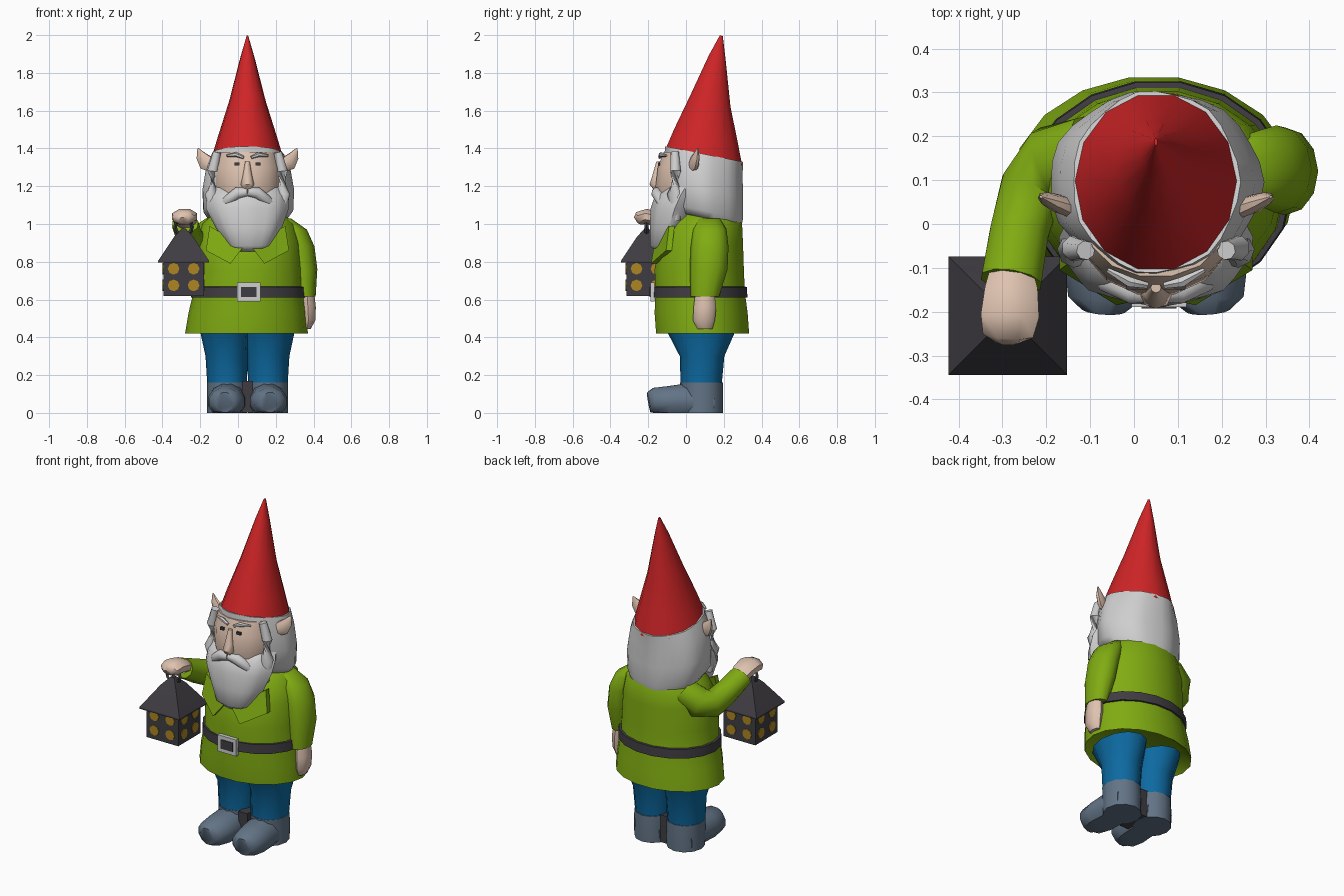
import bpy, bmesh, math
from mathutils import Vector, Matrix


def material(name, r, g, b):
    m = bpy.data.materials.new(name)
    m.diffuse_color = (r, g, b, 1)
    return m


RED = material("hat red", 0.62, 0.018, 0.02)
GREEN = material("tunic green", 0.215, 0.41, 0.006)
BLUE = material("trouser blue", 0.004, 0.145, 0.36)
SLATE = material("boot slate", 0.125, 0.175, 0.24)
HAIR = material("hair grey", 0.62, 0.62, 0.62)
SKIN = material("skin", 0.73, 0.54, 0.43)
DARK = material("dark iron", 0.05, 0.046, 0.054)
AMBER = material("window amber", 0.42, 0.24, 0.015)
X0 = 0.05  # body centre line


def finish(name, bm, mat, angle=50):
    bmesh.ops.recalc_face_normals(bm, faces=bm.faces)
    me = bpy.data.meshes.new(name)
    bm.to_mesh(me)
    bm.free()
    me.materials.append(mat)
    ob = bpy.data.objects.new(name, me)
    bpy.context.collection.objects.link(ob)
    me.shade_smooth()
    me.set_sharp_from_angle(angle=math.radians(angle))
    return ob


def skin_rings(name, rings, mat, angle=50):
    bm = bmesh.new()
    vs = [[bm.verts.new(p) for p in r] for r in rings]
    n = len(vs[0])
    for a, b in zip(vs, vs[1:]):
        for i in range(n):
            j = (i + 1) % n
            bm.faces.new((a[i], a[j], b[j], b[i]))
    bm.faces.new(vs[0])
    bm.faces.new(vs[-1])
    return finish(name, bm, mat, angle)


def loft(name, secs, mat, n=14, slope=0, flute=0, k=7, phase=0, angle=50):
    """Stack of horizontal sections (cx, cy, z, rx, ry); slope drops the rear."""
    rings = []
    for cx, cy, z, rx, ry in secs:
        ring = []
        for i in range(n):
            a = math.tau * i / n + phase
            f = 1 + flute * math.cos(k * a)
            y = ry * f * math.sin(a)
            ring.append((cx + rx * f * math.cos(a), cy + y, z - slope * y))
        rings.append(ring)
    return skin_rings(name, rings, mat, angle)


def tube(name, pts, mat, n=10, floor=None):
    """Sweep of (x, y, z, width, height) sections along a path."""
    rings = []
    for i, p in enumerate(pts):
        c = Vector(p[:3])
        t = Vector(pts[min(i + 1, len(pts) - 1)][:3]) - Vector(pts[max(i - 1, 0)][:3])
        side = t.cross(Vector((0, 0, 1))).normalized()
        up = side.cross(t).normalized()
        ring = []
        for j in range(n):
            a = math.tau * (j + 0.5) / n
            v = c + side * p[3] * math.cos(a) + up * p[4] * math.sin(a)
            if floor is not None:
                v.z = max(v.z, floor)
            ring.append(v)
        rings.append(ring)
    return skin_rings(name, rings, mat)


def box(name, c, s, mat):
    bm = bmesh.new()
    bmesh.ops.create_cube(bm, size=1, matrix=Matrix.Translation(c) @ Matrix.Diagonal((*s, 1)))
    return finish(name, bm, mat, 30)


def plate(name, pts, mat, thick=0.012):
    bm = bmesh.new()
    f = bm.faces.new([bm.verts.new(p) for p in pts])
    r = bmesh.ops.extrude_face_region(bm, geom=[f])
    for v in r["geom"]:
        if isinstance(v, bmesh.types.BMVert):
            v.co.y += thick
    return finish(name, bm, mat, 30)


# Legs and boots, one pair per side
for s, side in ((-1, "right"), (1, "left")):
    x = X0 + s * 0.108
    loft(side + "_trouser_leg", [(x, 0.08, 0.14, 0.104, 0.108), (x + s * 0.002, 0.085, 0.3, 0.112, 0.118),
         (x + s * 0.012, 0.08, 0.43, 0.13, 0.18)], BLUE, 12)
    loft(side + "_boot_shaft", [(x, 0.085, 0, 0.106, 0.11), (x, 0.085, 0.1, 0.107, 0.112),
         (x, 0.082, 0.16, 0.107, 0.113)], SLATE, 12)
    tube(side + "_boot_foot", [(x + s * 0.012, -0.197, 0.055, 0.05, 0.055), (x + s * 0.01, -0.17, 0.06, 0.085, 0.075),
         (x + s * 0.005, -0.09, 0.06, 0.1, 0.085), (x, 0.0, 0.06, 0.1, 0.1),
         (x, 0.15, 0.05, 0.09, 0.09)], SLATE, 12, 0)
box("boot_gap", (X0, 0.06, 0.085), (0.06, 0.17, 0.165), DARK)

# Tunic with flared hem and a recessed underside
loft("tunic", [(0.045, 0.085, 0.46, 0.27, 0.2), (0.045, 0.088, 0.42, 0.325, 0.25), (0.05, 0.08, 0.53, 0.312, 0.25),
     (0.055, 0.075, 0.64, 0.29, 0.24), (0.055, 0.07, 0.76, 0.285, 0.24), (0.055, 0.08, 0.9, 0.275, 0.225),
     (0.055, 0.1, 1.0, 0.245, 0.2), (0.055, 0.11, 1.08, 0.16, 0.14)], GREEN, 18)
loft("belt", [(0.055, 0.076, z, r, 0.248 + r - 0.3) for z, r in
     ((0.61, 0.29), (0.612, 0.305), (0.667, 0.302), (0.669, 0.285))], DARK, 18)
box("buckle", (0.057, -0.178, 0.64), (0.125, 0.022, 0.1), HAIR)
box("buckle_inset", (0.057, -0.19, 0.64), (0.08, 0.006, 0.055), DARK)
for s, side in ((-1, "right"), (1, "left")):
    plate(side + "_collar", [(X0 + s * a, y, z) for a, y, z in
          ((0.2, -0.09, 0.99), (0.02, -0.17, 0.88), (0.09, -0.185, 0.79), (0.22, -0.105, 0.86))], GREEN, 0.03)

# Hanging arm
loft("left_sleeve", [(0.24, 0.12, 1.03, 0.04, 0.06), (0.29, 0.125, 0.97, 0.075, 0.09), (0.325, 0.125, 0.88, 0.08, 0.1),
     (0.345, 0.12, 0.76, 0.075, 0.1), (0.355, 0.1, 0.615, 0.056, 0.075)], GREEN, 12)
loft("left_hand", [(0.365, 0.1, 0.64, 0.038, 0.05), (0.37, 0.1, 0.56, 0.042, 0.06),
     (0.373, 0.095, 0.49, 0.037, 0.058), (0.365, 0.1, 0.445, 0.02, 0.04)], SKIN, 8)

# Raised arm holding the lantern
tube("right_sleeve", [(-0.1, 0.16, 0.98, 0.09, 0.08), (-0.18, 0.14, 0.92, 0.09, 0.09), (-0.235, 0.08, 0.9, 0.075, 0.08),
     (-0.262, -0.02, 0.945, 0.07, 0.07), (-0.28, -0.13, 1.0, 0.072, 0.058)], GREEN, 10)
tube("right_hand", [(-0.28, -0.1, 1.0, 0.05, 0.035), (-0.28, -0.15, 1.025, 0.065, 0.042),
     (-0.283, -0.21, 1.04, 0.072, 0.043), (-0.287, -0.25, 1.03, 0.062, 0.038),
     (-0.287, -0.266, 1.02, 0.03, 0.02)], SKIN, 8)

# Lantern
LX, LY, H = -0.288, -0.209, 0.107
box("lantern_body", (LX, LY, 0.715), (2 * H, 2 * H, 0.19), DARK)
loft("lantern_roof", [(LX, LY, z, h * 1.414, h * 1.414) for z, h in
     ((0.795, 0.135), (0.805, 0.135), (0.93, 0.052), (0.975, 0.012))], DARK, 4, phase=math.pi / 4, angle=20)
bm = bmesh.new()
for q in range(4):
    turn = Matrix.Translation((LX, LY, 0)) @ Matrix.Rotation(q * math.pi / 2, 4, "Z")
    for wx in (-0.053, 0.053):
        for wz in (0.675, 0.763):
            bmesh.ops.create_cone(bm, cap_ends=True, segments=8, radius1=0.031, radius2=0.031, depth=0.008,
                                  matrix=turn @ Matrix.Translation((wx, -H, wz)) @ Matrix.Rotation(math.pi / 2, 4, "X"))
finish("lantern_windows", bm, AMBER, 30)
ring = []
for i in range(13):
    a = math.tau * i / 12
    c, s = math.cos(a), math.sin(a)
    ring.append([(LX + (0.045 + 0.01 * u) * c, LY + 0.01 * v, 0.985 + (0.045 + 0.01 * u) * s)
                 for u, v in ((1, 0), (0, 1), (-1, 0), (0, -1))])
skin_rings("lantern_handle", ring, DARK)

# Head: hair shell, face, beard, moustache
loft("hair", [(X0, 0.11, 1.03, 0.21, 0.185), (X0, 0.097, 1.07, 0.238, 0.205), (X0, 0.095, 1.18, 0.243, 0.208),
     (X0, 0.092, 1.3, 0.222, 0.207), (X0, 0.096, 1.37, 0.19, 0.207)], HAIR, 28, 0.2, 0.018)
loft("face", [(X0, 0.0, 1.1, 0.15, 0.14), (X0, 0.0, 1.2, 0.18, 0.165), (X0, 0.0, 1.3, 0.18, 0.153),
     (X0, 0.0, 1.38, 0.16, 0.122)], SKIN, 14)
loft("beard", [(0.06, -0.12, 0.855, 0.07, 0.04), (0.06, -0.11, 0.885, 0.12, 0.078), (0.057, -0.09, 0.98, 0.17, 0.097),
     (X0, -0.06, 1.08, 0.212, 0.125), (X0, -0.03, 1.15, 0.215, 0.13), (X0, 0.0, 1.2, 0.2, 0.11)], HAIR, 24, 0, 0.03, 8)
loft("nose", [(X0, -0.155, 1.18, 0.02, 0.015), (X0, -0.163, 1.21, 0.036, 0.03), (X0, -0.158, 1.25, 0.026, 0.022),
     (X0, -0.145, 1.33, 0.012, 0.012)], SKIN, 8)
for s, side in ((-1, "right"), (1, "left")):
    tube(side + "_moustache", [(X0 + s * a, y, z, r, r) for a, y, z, r in
         ((0.0, -0.158, 1.17, 0.024), (0.05, -0.153, 1.165, 0.032), (0.11, -0.13, 1.12, 0.028),
          (0.15, -0.105, 1.06, 0.008))], HAIR, 8)
    tube(side + "_sideburn", [(X0 + s * a, y, z, r, r) for a, y, z, r in
         ((0.16, -0.06, 1.38, 0.022), (0.185, -0.055, 1.28, 0.03), (0.185, -0.06, 1.16, 0.04),
          (0.17, -0.05, 1.02, 0.02))], HAIR, 8)
    tube(side + "_eyebrow", [(X0 + s * a, y, z, r, r) for a, y, z, r in
         ((0.02, -0.14, 1.352, 0.008), (0.06, -0.132, 1.368, 0.013), (0.11, -0.105, 1.362, 0.006))], HAIR, 6)
    box(side + "_eye", (X0 + s * 0.055, -0.143, 1.318), (0.026, 0.012, 0.016), DARK)
    # Pointed ear
    tube(side + "_ear", [(X0 + s * a, y, z, w, h) for a, y, z, w, h in
         ((0.18, 0.03, 1.3, 0.022, 0.03), (0.22, 0.045, 1.325, 0.022, 0.045),
          (0.245, 0.055, 1.36, 0.016, 0.03), (0.262, 0.062, 1.4, 0.003, 0.004))], SKIN, 8)

# Pointed hat leaning back
loft("hat", [(X0, 0.0975, 1.36, 0.187, 0.205), (X0, 0.107, 1.46, 0.157, 0.174), (X0, 0.128, 1.65, 0.097, 0.11),
     (X0, 0.165, 1.88, 0.038, 0.046), (X0, 0.187, 1.997, 0.004, 0.008)], RED, 14, 0.25)
